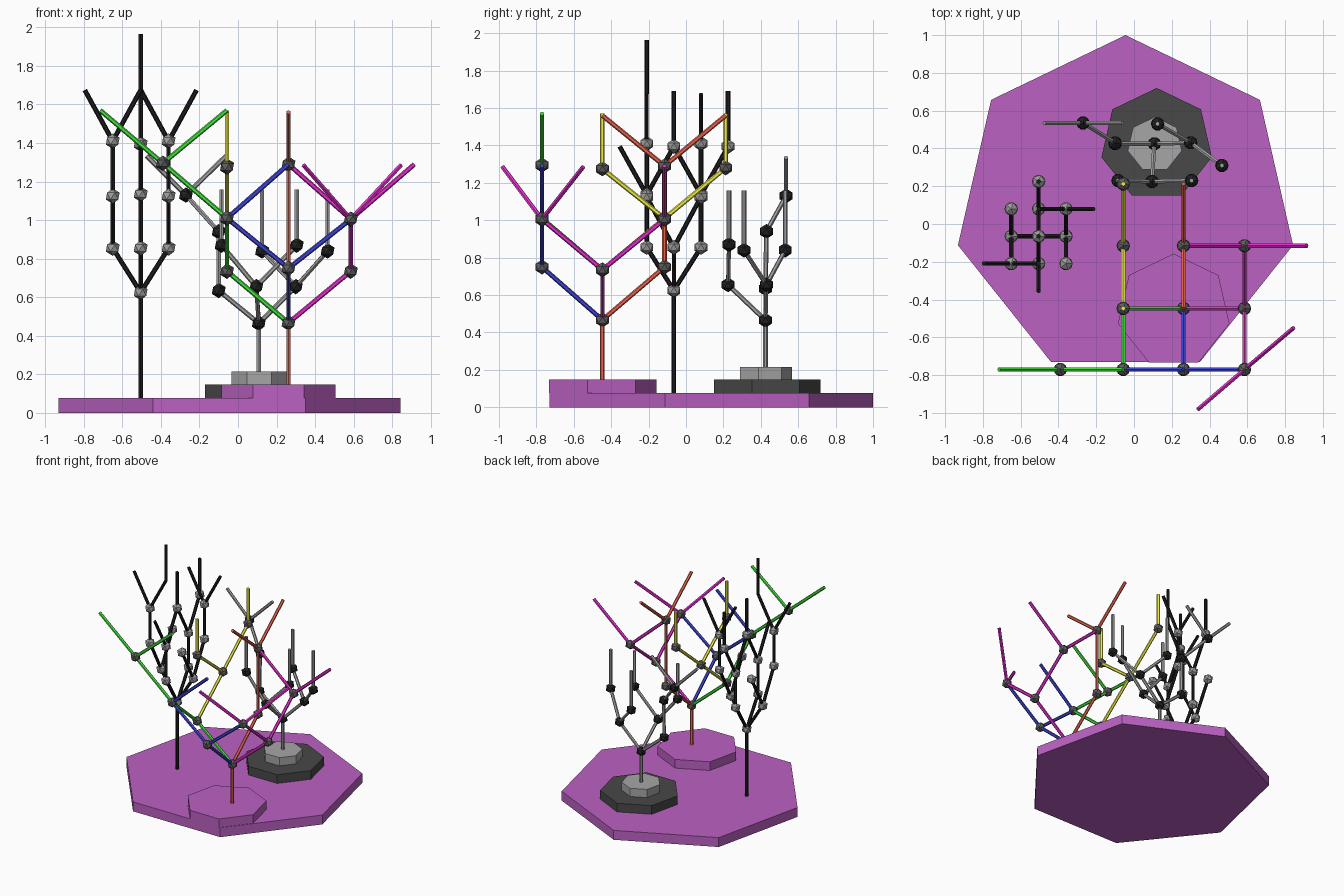
import bpy, bmesh
from mathutils import Vector, Matrix

if "Cube" in bpy.data.objects:
    bpy.data.objects.remove(bpy.data.objects["Cube"])


def paint(ob, color):
    mat = bpy.data.materials.new(ob.name + "_color")
    mat.diffuse_color = (*color, 1)
    mat.use_nodes = True
    mat.node_tree.nodes["Principled BSDF"].inputs["Base Color"].default_value = mat.diffuse_color
    ob.data.materials.append(mat)


def finish(name, bm, color):
    me = bpy.data.meshes.new(name)
    bm.to_mesh(me)
    bm.free()
    ob = bpy.data.objects.new(name, me)
    bpy.context.collection.objects.link(ob)
    paint(ob, color)


def slab(name, x, y, r, z0, z1, color):
    """Seven-sided plate with a corner pointing to +y."""
    bpy.ops.mesh.primitive_cylinder_add(vertices=7, radius=r, depth=z1 - z0,
                                        location=(x, y, (z0 + z1) / 2))
    bpy.context.object.name = name
    paint(bpy.context.object, color)


def branches(name, paths, color, r=0.0125):
    """Straight six-sided rods along each path of points."""
    bm = bmesh.new()
    for path in paths:
        for a, b in zip(path, path[1:]):
            a, b = Vector(a), Vector(b)
            d = b - a
            m = Matrix.Translation((a + b) / 2) @ d.to_track_quat('Z', 'Y').to_matrix().to_4x4()
            bmesh.ops.create_cone(bm, cap_ends=True, segments=6, radius1=r, radius2=r,
                                  depth=d.length, matrix=m)
    finish(name, bm, color)


def joints(name, points, color, r=0.04):
    bm = bmesh.new()
    for p in points:
        bmesh.ops.create_icosphere(bm, subdivisions=1, radius=r, matrix=Matrix.Translation(p))
    finish(name, bm, color)


def up(p, dx, dy, dz):
    return (p[0] + dx, p[1] + dy, p[2] + dz)


# Stacked plates
PURPLE = (0.50, 0.12, 0.54)
slab("base_plate", -0.045, 0.09, 0.91, 0, 0.077, PURPLE)
slab("front_plate", 0.21, -0.46, 0.303, 0.077, 0.148, PURPLE)
slab("dark_plate", 0.12, 0.42, 0.30, 0.077, 0.148, (0.065, 0.065, 0.065))
slab("light_plate", 0.11, 0.42, 0.147, 0.148, 0.215, (0.38, 0.38, 0.38))

# Black tree: four main limbs, alternately spreading and rising
S, D, V = 0.145, 0.265, 0.28
root = (-0.505, -0.065, 0.625)
paths, knots = [[(root[0], root[1], 0.01), root]], [root]
for s in (-1, 1):
    # limbs along x, each forking along y
    limb = up(root, s * S, 0, 0.23)
    paths.append([root, limb])
    knots.append(limb)
    for t in (-1, 1):
        fork = up(limb, 0, t * S, 0.27)
        paths.append([limb, fork])
        knots.append(fork)
        if t == s:
            top = up(fork, 0, 0, V + 0.005)
            knots.append(top)
            paths.append([fork, top])
            tips = [up(top, q * S, 0, D) for q in (-1, 1)]
            paths += [[top, tip] for tip in tips]
            if s < 0:
                paths.append([tips[1], up(tips[1], 0, 0, 0.29)])
    # limbs along y, rising then forking along y
    limb = up(root, 0, s * S, 0.23)
    mid = up(limb, 0, 0, V)
    knots += [limb, mid]
    paths.append([root, limb, mid])
    for t in (-1, 1):
        end = up(mid, 0, t * S, D - 0.005)
        paths.append([mid, end])
        if t > 0:
            knots.append(end)
            paths.append([end, up(end, 0, 0, 0.295)])
branches("black_tree_branches", paths, (0.012, 0.012, 0.012))
joints("black_tree_joints", knots, (0.33, 0.33, 0.33))

# Grey tree
root = (0.108, 0.425, 0.465)
left, right, front = (-0.10, 0.425, 0.635), (0.30, 0.43, 0.655), (0.095, 0.225, 0.655)
rise, bend = (-0.10, 0.43, 0.94), (-0.27, 0.535, 1.13)
ends = [(0.465, 0.31, 0.84), (0.125, 0.53, 0.84), (0.305, 0.23, 0.87), (-0.085, 0.23, 0.87)]
paths = [[(0.108, 0.425, 0.2), root], [root, left, rise, bend], [root, right], [root, front],
         [bend, (-0.475, 0.535, 1.335)], [bend, (-0.06, 0.535, 1.335)]]
for start, end in zip((right, right, front, front), ends):
    paths.append([start, end, (end[0], end[1], 1.16)])
branches("grey_tree_branches", paths, (0.36, 0.36, 0.36))
joints("grey_tree_joints", [root, left, right, front, rise, bend] + ends, (0.015, 0.015, 0.015))

# Coloured tree
X0, X1, X2, X3 = -0.39, -0.057, 0.262, 0.585
Y0, Y1, Y2, Y3 = -0.77, -0.447, -0.115, 0.212
root = (X2, Y1, 0.467)
g, m, b, r = (X1, Y1, 0.735), (X3, Y1, 0.735), (X2, Y0, 0.75), (X2, Y2, 0.75)
p, s, t, y = (X1, Y0, 1.01), (X3, Y0, 1.005), (X3, Y2, 1.005), (X1, Y2, 1.01)
q, x = (X0, Y0, 1.295), (X2, Y2, 1.29)
y1, y2 = (X1, Y1, 1.275), (X1, Y3, 1.28)
branches("red_branches", [[(X2, Y1, 0.14), root, r, x], [x, (X2, Y1, 1.56)], [x, (X2, Y3, 1.56)]],
         (0.80, 0.13, 0.08))
branches("green_branches", [[root, g, p, q], [q, (-0.715, Y0, 1.57)], [q, (X1, Y0, 1.57)]],
         (0.06, 0.78, 0.05))
branches("yellow_branches", [[g, y], [y, y1, (X1, Y1, 1.57)], [y, y2, (X1, Y3, 1.57)]],
         (0.90, 0.87, 0.07))
branches("blue_branches", [[root, b, p, (X2, Y0, 1.29)], [b, s]], (0.05, 0.06, 0.68))
branches("magenta_branches", [[root, m, s], [m, t, x], [t, (0.915, Y2, 1.29)],
                              [s, (0.34, -0.98, 1.285)], [s, (0.845, -0.55, 1.285)]],
         (0.82, 0.03, 0.65))
joints("coloured_tree_joints", [root, g, m, b, r, p, s, t, y, q, x, y1, y2], (0.11, 0.11, 0.11))
